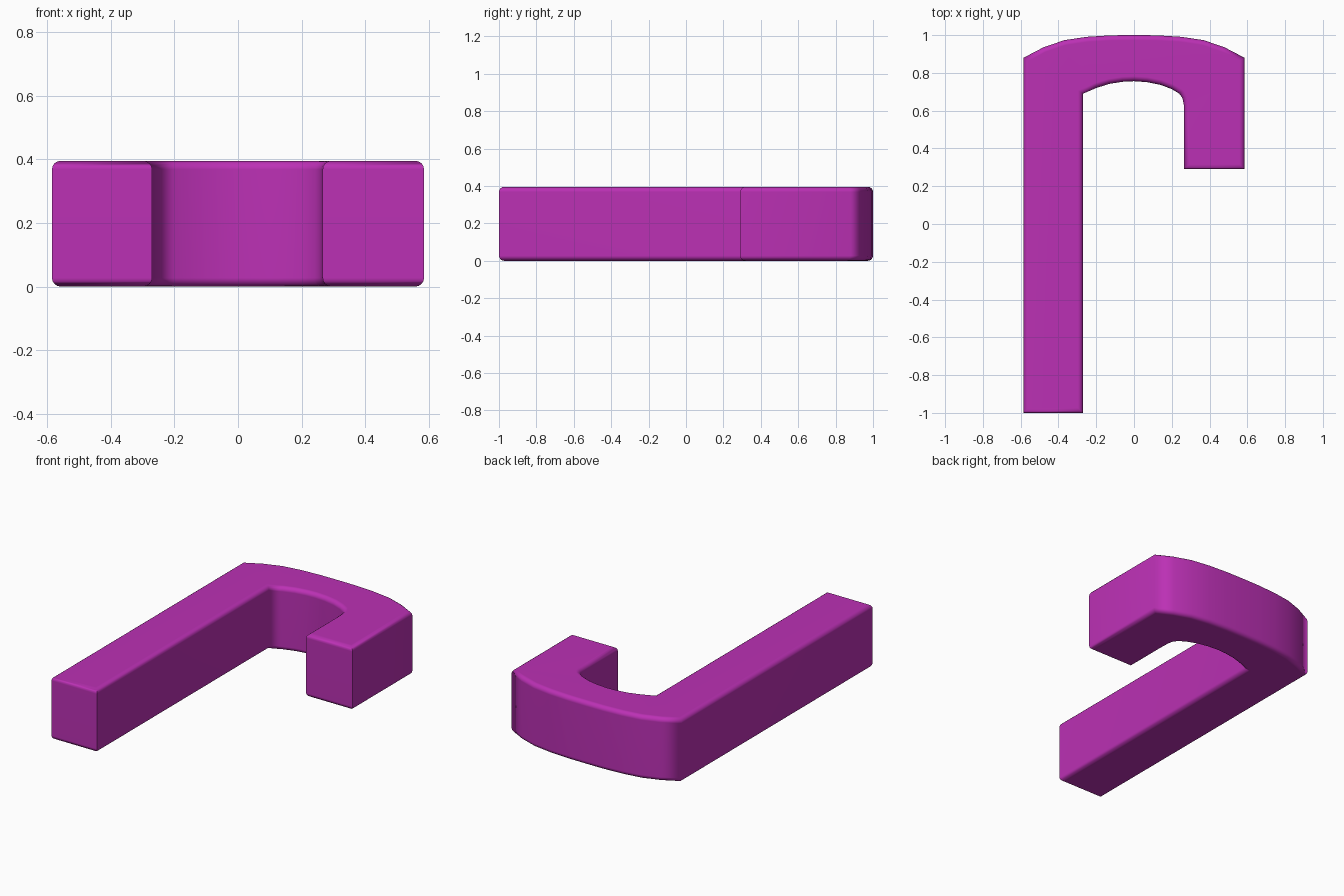
import bpy, bmesh, math

if "Cube" in bpy.data.objects:
    bpy.data.objects.remove(bpy.data.objects["Cube"])

HEIGHT, RIM = 0.395, 0.027

# Hook outline seen from above, counter-clockwise
right_arc = [(0.585, 0.88), (0.48, 0.935), (0.37, 0.973), (0.25, 0.991), (0.12, 0.999)]
left_arc = [(-x, y) for x, y in reversed(right_arc)]
inner_arc = [(-0.27, 0.69), (-0.2, 0.72), (-0.13, 0.742), (-0.06, 0.753), (0.0, 0.756),
             (0.07, 0.751), (0.14, 0.737), (0.2, 0.714), (0.24, 0.69), (0.257, 0.665),
             (0.264, 0.63), (0.266, 0.57)]
outline = ([(-0.27, -1.0)] + inner_arc + [(0.266, 0.29), (0.585, 0.29)]
           + right_arc + [(0.0, 1.0)] + left_arc + [(-0.585, -1.0)])

# Extrude the outline and round the top and bottom rims
bm = bmesh.new()
base = bm.faces.new([bm.verts.new((x, y, 0)) for x, y in outline])
top = bmesh.ops.extrude_face_region(bm, geom=[base], use_keep_orig=True)
for v in top["geom"]:
    if isinstance(v, bmesh.types.BMVert):
        v.co.z = HEIGHT
bmesh.ops.recalc_face_normals(bm, faces=bm.faces)
rims = [e for e in bm.edges if abs(e.verts[0].co.z - e.verts[1].co.z) < 1e-5]
bmesh.ops.bevel(bm, geom=rims, offset=RIM, segments=4, profile=0.5,
                affect='EDGES', clamp_overlap=False)
bmesh.ops.recalc_face_normals(bm, faces=bm.faces)

mesh = bpy.data.meshes.new("hook")
bm.to_mesh(mesh)
bm.free()
hook = bpy.data.objects.new("hook", mesh)
bpy.context.collection.objects.link(hook)

# Magenta material
mat = bpy.data.materials.new("magenta")
mat.diffuse_color = (0.50, 0.03, 0.46, 1)
mat.use_nodes = True
mat.node_tree.nodes["Principled BSDF"].inputs["Base Color"].default_value = mat.diffuse_color
mesh.materials.append(mat)

# Soft shading with flat caps
bpy.context.view_layer.objects.active = hook
hook.select_set(True)
bpy.ops.object.shade_smooth_by_angle(angle=math.radians(70))
weighted = hook.modifiers.new("weighted_normals", 'WEIGHTED_NORMAL')
weighted.keep_sharp = True
